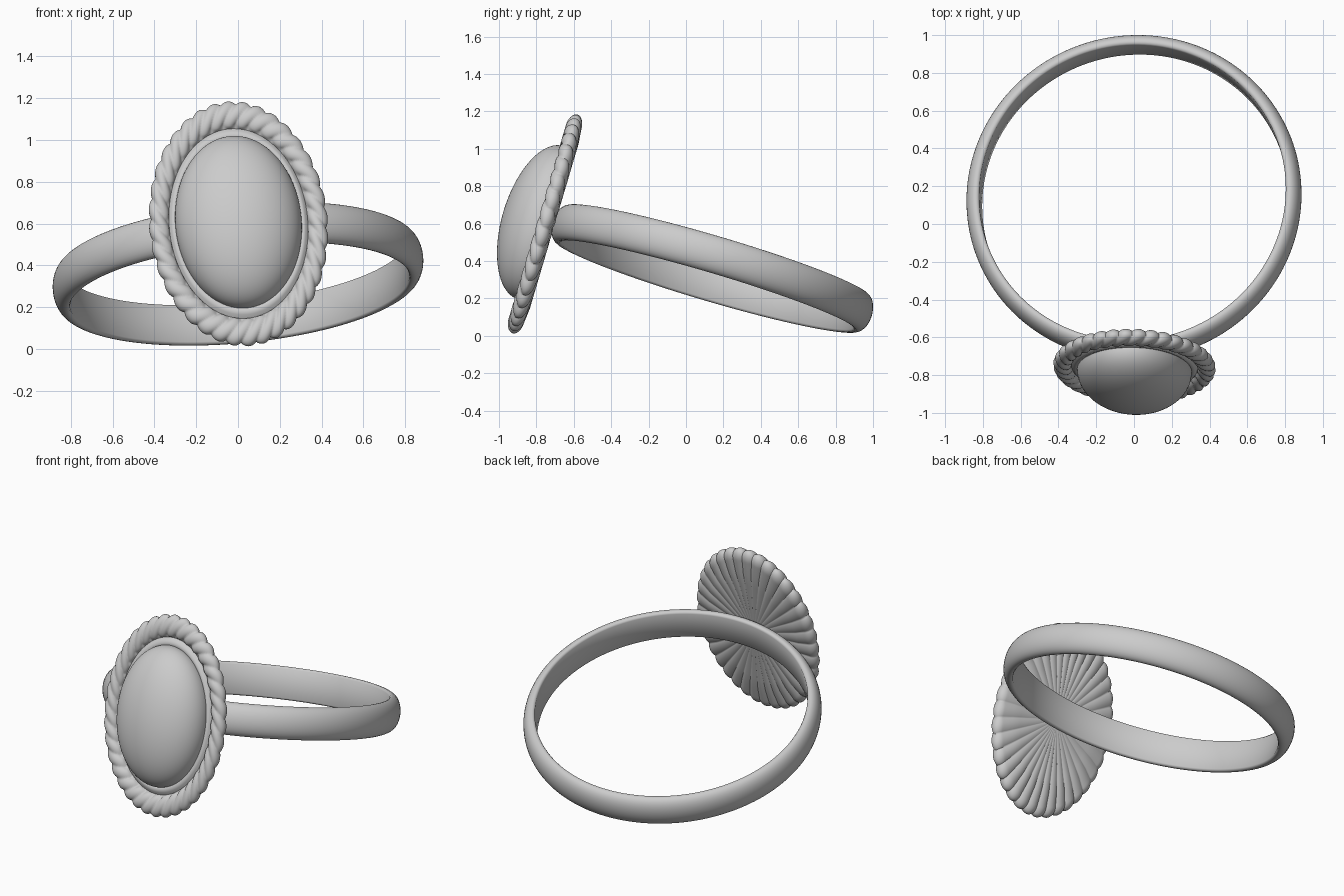
import bpy, bmesh
from math import sin, cos, pi
from mathutils import Vector, Matrix

if "Cube" in bpy.data.objects:
    bpy.data.objects.remove(bpy.data.objects["Cube"])

# Local ring frame: X across, -Y toward the setting, Z along the finger axis
Z = Vector((-0.095, 0.296, 1)).normalized()
Y = Vector((0, 0.957, -0.284))
Y = (Y - Z * Y.dot(Z)).normalized()
X = Y.cross(Z)
FRAME = Matrix.Translation((0, 0.14, 0.36)) @ Matrix((X, Y, Z)).transposed().to_4x4()


def loft(name, rings, closed=False, angle=1.0):
    """Skin a list of closed rings; a ring with one point becomes a pole."""
    bm = bmesh.new()
    vs = [[bm.verts.new(p) for p in r] for r in rings]
    pairs = list(zip(vs, vs[1:])) + ([(vs[-1], vs[0])] if closed else [])
    for a, b in pairs:
        n = max(len(a), len(b))
        for i in range(n):
            j = (i + 1) % n
            if len(a) == 1:
                bm.faces.new((a[0], b[j], b[i]))
            elif len(b) == 1:
                bm.faces.new((a[i], a[j], b[0]))
            else:
                bm.faces.new((a[i], a[j], b[j], b[i]))
    bmesh.ops.recalc_face_normals(bm, faces=bm.faces)
    me = bpy.data.meshes.new(name)
    bm.to_mesh(me)
    bm.free()
    ob = bpy.data.objects.new(name, me)
    bpy.context.collection.objects.link(ob)
    ob.matrix_world = FRAME
    bpy.context.view_layer.objects.active = ob
    ob.select_set(True)
    bpy.ops.object.shade_smooth_by_angle(angle=angle)
    ob.select_set(False)
    return ob


# Band: D-shaped section swept round the finger
section = [(0.815, -0.088), (0.815, 0.088), (0.821, 0.097), (0.832, 0.1)]
section += [(0.832 + 0.058 * sin(t * pi / 16), 0.1 * cos(t * pi / 16)) for t in range(1, 16)]
section += [(0.832, -0.1), (0.821, -0.097)]
SEG = 160
loft("band", [[(r * cos(2 * pi * i / SEG), r * sin(2 * pi * i / SEG), z) for i in range(SEG)]
              for r, z in section], closed=True)

# Setting: oval plate with a twisted rope border and inner bezel
A, B, V0 = 0.428, 0.612, -0.025
STRANDS, N = 36, 36 * 14
MID, HALF_W, HALF_T, DEPTH = 0.885, 0.115, 0.043, 0.925
TWIST = 2 * pi * 1.15


def oval(s, u, theta):
    return (A * s * cos(theta), -u, V0 + B * s * sin(theta))


def rope_point(phi, theta):
    lean = TWIST * (-cos(phi) if phi < pi else 1) / 2
    bump = abs(sin((STRANDS * theta + lean) / 2)) ** 0.75
    k = 0.74 + 0.26 * bump
    return MID - HALF_W * k * cos(phi), DEPTH + HALF_T * k * sin(phi)


thetas = [2 * pi * i / N for i in range(N)]
rings = [[(0, -0.93, V0)]]
for s, u in [(0.66, 0.93), (0.7, 0.947), (0.725, 0.95), (0.75, 0.943), (0.775, 0.93)]:
    rings.append([oval(s, u, t) for t in thetas])
for k in range(1, 25):
    phi = pi * 0.08 + k * (1.42 * pi) / 24
    rings.append([oval(*rope_point(phi, t), t) for t in thetas])
# Back of the plate: ripples fade toward the middle
for f in (0.85, 0.7, 0.5, 0.3, 0.12):
    ring = []
    for t in thetas:
        s, u = rope_point(1.5 * pi, t)
        ring.append(oval(s * f, 0.877 + (u - 0.886) * f ** 1.5, t))
    rings.append(ring)
rings.append([(0, -0.876, V0)])
loft("rope_setting", rings)

# Domed oval stone
M = 96
dome = [[(0, -0.92, V0)]]
dome.append([(0.302 * cos(2 * pi * i / M), -0.92, V0 + 0.428 * sin(2 * pi * i / M)) for i in range(M)])
for k in range(24):
    e = k / 24 * pi / 2
    dome.append([(0.302 * cos(e) * cos(2 * pi * i / M), -0.95 - 0.207 * sin(e),
                  V0 + 0.428 * cos(e) * sin(2 * pi * i / M)) for i in range(M)])
dome.append([(0, -1.157, V0)])
loft("domed_stone", dome)
